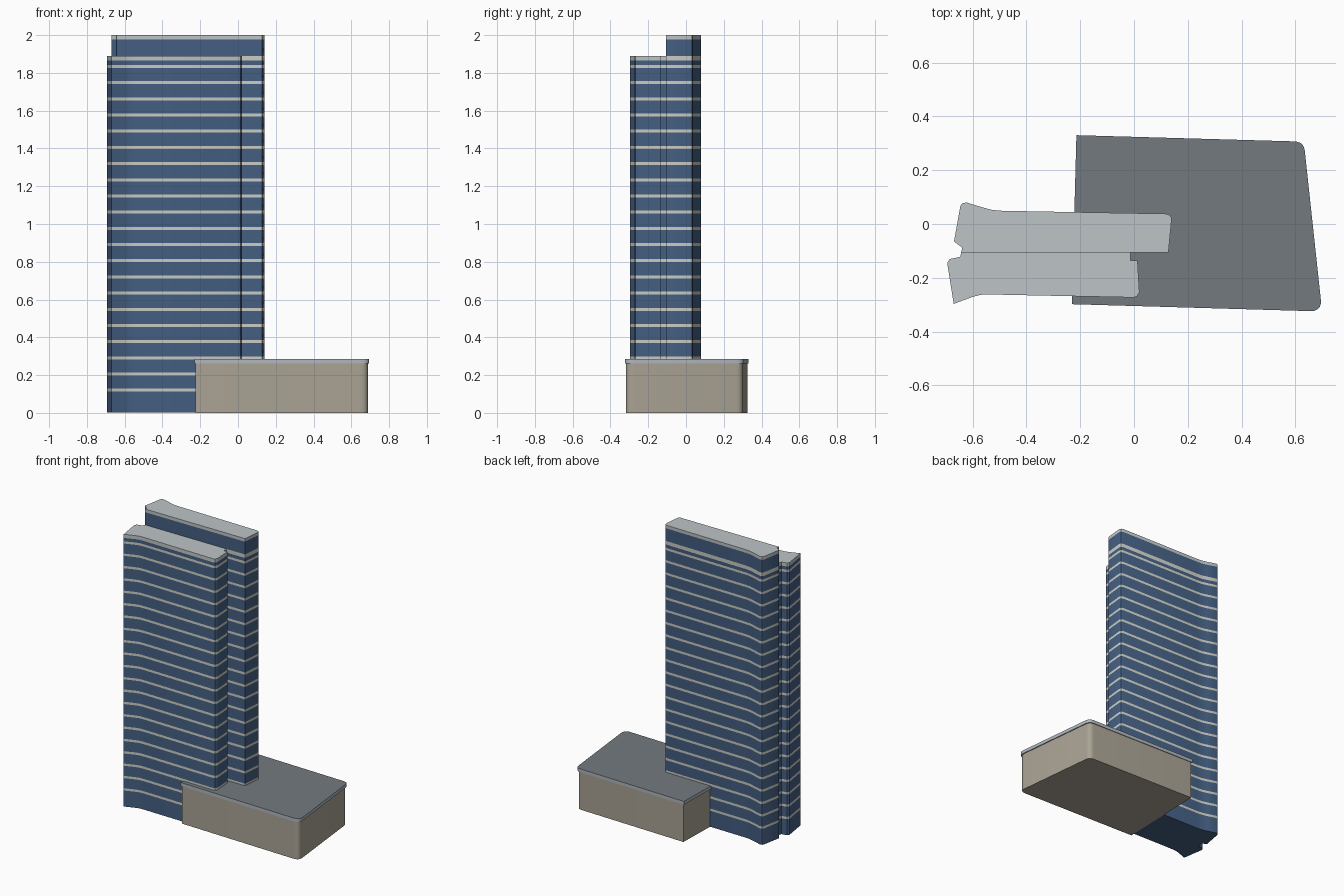
import bpy, bmesh, math
from mathutils import Vector

if "Cube" in bpy.data.objects:
    bpy.data.objects.remove(bpy.data.objects["Cube"])


def material(name, rgb):
    """Flat colour given as sRGB 0-255, stored linear."""
    lin = [((c / 255 + 0.055) / 1.055) ** 2.4 for c in rgb]
    m = bpy.data.materials.new(name)
    m.diffuse_color = (*lin, 1)
    m.use_nodes = True
    m.node_tree.nodes["Principled BSDF"].inputs["Base Color"].default_value = m.diffuse_color
    return m


GLASS = material("blue glass", (68, 95, 130))
BAND = material("pale floor band", (204, 205, 197))
ROOF = material("light roof", (190, 196, 198))
WALL = material("stone wall", (170, 163, 149))
DECK = material("dark roof deck", (116, 122, 127))
RIM = material("grey rim", (176, 183, 190))


def rounded(corners, steps=5):
    """Outline from (x, y, radius) corners, each rounded by an arc-like curve."""
    out = []
    n = len(corners)
    for i, (x, y, r) in enumerate(corners):
        p = Vector((x, y))
        if r == 0:
            out.append(p)
            continue
        a = p + (Vector(corners[i - 1][:2]) - p).normalized() * r
        b = p + (Vector(corners[(i + 1) % n][:2]) - p).normalized() * r
        for k in range(steps + 1):
            t = k / steps
            out.append(a * (1 - t) ** 2 + p * 2 * t * (1 - t) + b * t * t)
    return out


def prism(name, outline, levels, mats, slots, top, bottom):
    """Stack wall rings between levels; slots gives the material of each ring."""
    bm = bmesh.new()
    rings = [[bm.verts.new((p[0], p[1], z)) for p in outline] for z in levels]
    n = len(outline)
    for low, high, slot in zip(rings, rings[1:], slots):
        for i in range(n):
            j = (i + 1) % n
            bm.faces.new((low[i], low[j], high[j], high[i])).material_index = slot
    bm.faces.new(rings[0]).material_index = bottom
    bm.faces.new(rings[-1]).material_index = top
    bmesh.ops.recalc_face_normals(bm, faces=bm.faces[:])
    mesh = bpy.data.meshes.new(name)
    bm.to_mesh(mesh)
    bm.free()
    for m in mats:
        mesh.materials.append(m)
    ob = bpy.data.objects.new(name, mesh)
    bpy.context.collection.objects.link(ob)
    bpy.ops.object.select_all(action='DESELECT')
    ob.select_set(True)
    bpy.context.view_layer.objects.active = ob
    bpy.ops.object.shade_smooth_by_angle(angle=math.radians(30))
    return ob


# Floor bands shared by both towers
levels, slots = [0.001], []
for i in range(21):
    z = 0.12 + i * 0.0857
    levels += [z - 0.008, z + 0.008]
    slots += [0, 1]
levels += [1.865, 1.89]
slots += [0, 2]

# Front tower: shorter slab with a flared left end
front_outline = [
    (-0.642, -0.105), (-0.646, -0.122), (-0.684, -0.130), (-0.694, -0.145),
    (-0.670, -0.297), (-0.600, -0.271), (-0.570, -0.263), (-0.530, -0.262),
    (0.000, -0.273), (0.012, -0.268), (0.020, -0.253), (0.013, -0.135),
    (-0.013, -0.135), (-0.013, -0.105)]
prism("front_tower", front_outline, levels, (GLASS, BAND, ROOF), slots, 2, 0)

# Back tower: taller slab with an extra storey
back_outline = [
    (-0.642, -0.105), (0.128, -0.105), (0.140, 0.020), (0.135, 0.032),
    (0.120, 0.038), (-0.490, 0.049), (-0.526, 0.052), (-0.560, 0.061),
    (-0.623, 0.080), (-0.638, 0.077), (-0.645, 0.068), (-0.669, -0.065),
    (-0.638, -0.088)]
back_slots = slots[:-1] + [1, 0, 2]
prism("back_tower", back_outline, levels + [1.978, 2.0],
      (GLASS, BAND, ROOF), back_slots, 2, 0)

# Podium block with a slightly overhanging roof rim
rim_outline = rounded([(-0.231, -0.298, 0), (0.699, -0.325, 0.045),
                       (0.631, 0.306, 0.035), (-0.214, 0.330, 0)])
centre = Vector((0.235, 0.0))
wall_outline = [centre + (p - centre) * 0.985 for p in rim_outline]
prism("podium_walls", wall_outline, [0, 0.262], (WALL,), [0], 0, 0)
prism("podium_roof", rim_outline, [0.262, 0.285], (RIM, DECK), [0], 1, 0)
